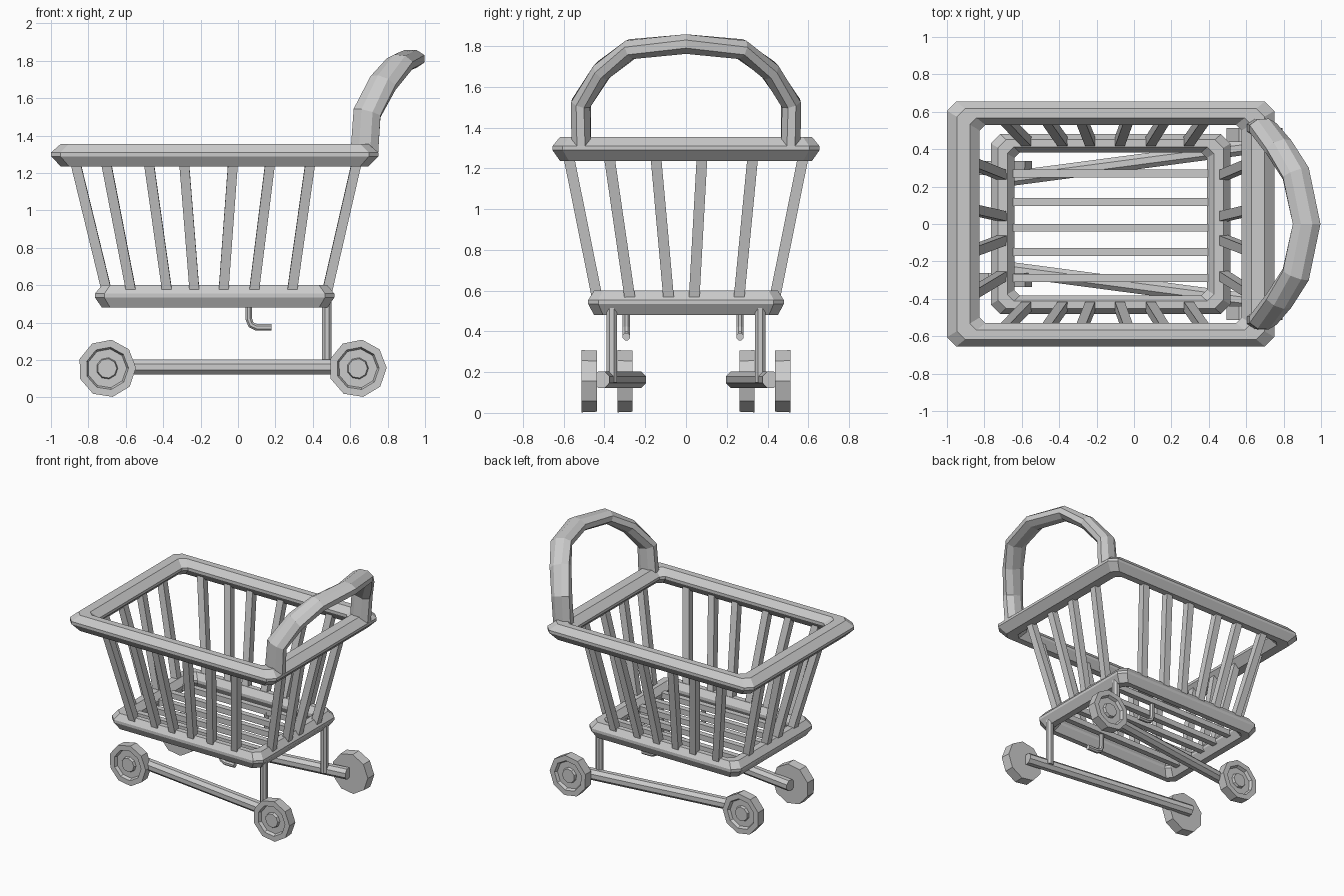
import bpy, bmesh
from math import sin, cos, pi, radians
from mathutils import Vector

if "Cube" in bpy.data.objects:
    bpy.data.objects.remove(bpy.data.objects["Cube"])


def finish(bm, name):
    bmesh.ops.recalc_face_normals(bm, faces=bm.faces)
    me = bpy.data.meshes.new(name)
    bm.to_mesh(me)
    bm.free()
    ob = bpy.data.objects.new(name, me)
    bpy.context.collection.objects.link(ob)
    return ob


def skin(bm, rings, closed=False):
    # Joins successive rings of points with quads, capping open ends
    vs = [[bm.verts.new(p) for p in r] for r in rings]
    n, m = len(vs), len(vs[0])
    for i in range(n if closed else n - 1):
        a, b = vs[i], vs[(i + 1) % n]
        for j in range(m):
            k = (j + 1) % m
            bm.faces.new((a[j], a[k], b[k], b[j]))
    if not closed:
        bm.faces.new(vs[0])
        bm.faces.new(vs[-1])


def tube(name, path, ru, rv, sides=8, ref=(1, 0, 0)):
    # Sweeps a flat-sided oval along a path
    pts = [Vector(p) for p in path]
    rings = []
    for i, p in enumerate(pts):
        t = Vector()
        if i > 0:
            t += (p - pts[i - 1]).normalized()
        if i < len(pts) - 1:
            t += (pts[i + 1] - p).normalized()
        t.normalize()
        u = Vector(ref) - t * t.dot(Vector(ref))
        u.normalize()
        v = t.cross(u)
        rings.append([p + u * ru * cos(a) + v * rv * sin(a)
                      for a in [(k + 0.5) * 2 * pi / sides for k in range(sides)]])
    bm = bmesh.new()
    skin(bm, rings)
    return finish(bm, name)


def rim(name, x0, x1, y, z0, z1, wx, wy):
    # Rectangular frame with chamfered corners and a bevelled section
    section = [(0, .45), (.3, 0), (.7, 0), (1, .45), (1, .62), (.7, 1), (.3, 1), (0, .62)]
    rings = []
    for t, h in section:
        a, b, c = x0 + wx * t, x1 - wx * t, y - wy * t
        k = 0.05 - 0.02 * t
        z = z0 + (z1 - z0) * h
        rings.append([(a + k, -c, z), (b - k, -c, z), (b, -c + k, z), (b, c - k, z),
                      (b - k, c, z), (a + k, c, z), (a, c - k, z), (a, -c + k, z)])
    bm = bmesh.new()
    skin(bm, rings, closed=True)
    return finish(bm, name)


def wheel(name, x, y, side):
    # Nine-sided wheel: plain inner face, recessed outer face with a hub
    profile = [(.152, -.037), (.155, .037), (.115, .037), (.105, .015), (.058, .015), (.052, .034)]
    rings = [[(x + r * cos(a), y + side * d, .155 + r * sin(a))
              for a in [radians(81 + 40 * k) for k in range(9)]] for r, d in profile]
    bm = bmesh.new()
    skin(bm, rings)
    return finish(bm, name)


# Basket frames
rim("upper_rim", -1.0, 0.75, 0.655, 1.235, 1.355, 0.175, 0.125)
rim("lower_rim", -0.765, 0.515, 0.48, 0.48, 0.6, 0.125, 0.097)

S = 0.037  # corner radius of the square bars

# Long-side bars: (top x, bottom x)
for xt, xb in [(-.71, -.57), (-.48, -.378), (-.29, -.232), (-.025, -.078), (.175, .085), (.39, .288)]:
    for s in (-1, 1):
        tube("side_bar", [(xb, s * .435, .56), (xt, s * .58, 1.28)], S, S, 4)

# End bars: (top y, bottom y)
for yt, yb in [(-.38, -.275), (-.15, -.085), (.08, .04), (.33, .26)]:
    tube("front_end_bar", [(-.70, yb, .56), (-.875, yt, 1.28)], S, S, 4)
    tube("rear_end_bar", [(.475, yb, .56), (.64, yt, 1.28)], S, S, 4)

# Floor slats
for y in (.27, .118, -.02, -.15, -.288):
    tube("floor_slat", [(-.69, y, .54), (.45, y, .54)], .03, .03, 4, (0, 0, 1))

# Push handle
half = [(.675, .515, 1.3), (.69, .515, 1.52), (.775, .41, 1.68), (.865, .27, 1.785)]
path = half + [(.923, 0, 1.81)] + [(x, -y, z) for x, y, z in reversed(half)]
tube("handle", path, .08, .052)

# Chassis, mirrored left and right
for s in (-1, 1):
    tube("chassis_bar", [(-.72, s * .235, .163), (.64, s * .415, .163)], .043, .043, 8, (0, 0, 1))
    tube("rear_post", [(.475, s * .365, .15), (.475, s * .365, .53)], .028, .028)
    wheel("front_wheel", -.70, s * .30, s)
    wheel("rear_wheel", .64, s * .475, s)

# Hooks under the floor
for y in (-.293, .265):
    tube("hook", [(.057, y, .54), (.057, y, .42), (.07, y, .388), (.1, y, .374), (.18, y, .374)],
         .019, .019, 8, (0, 1, 0))
